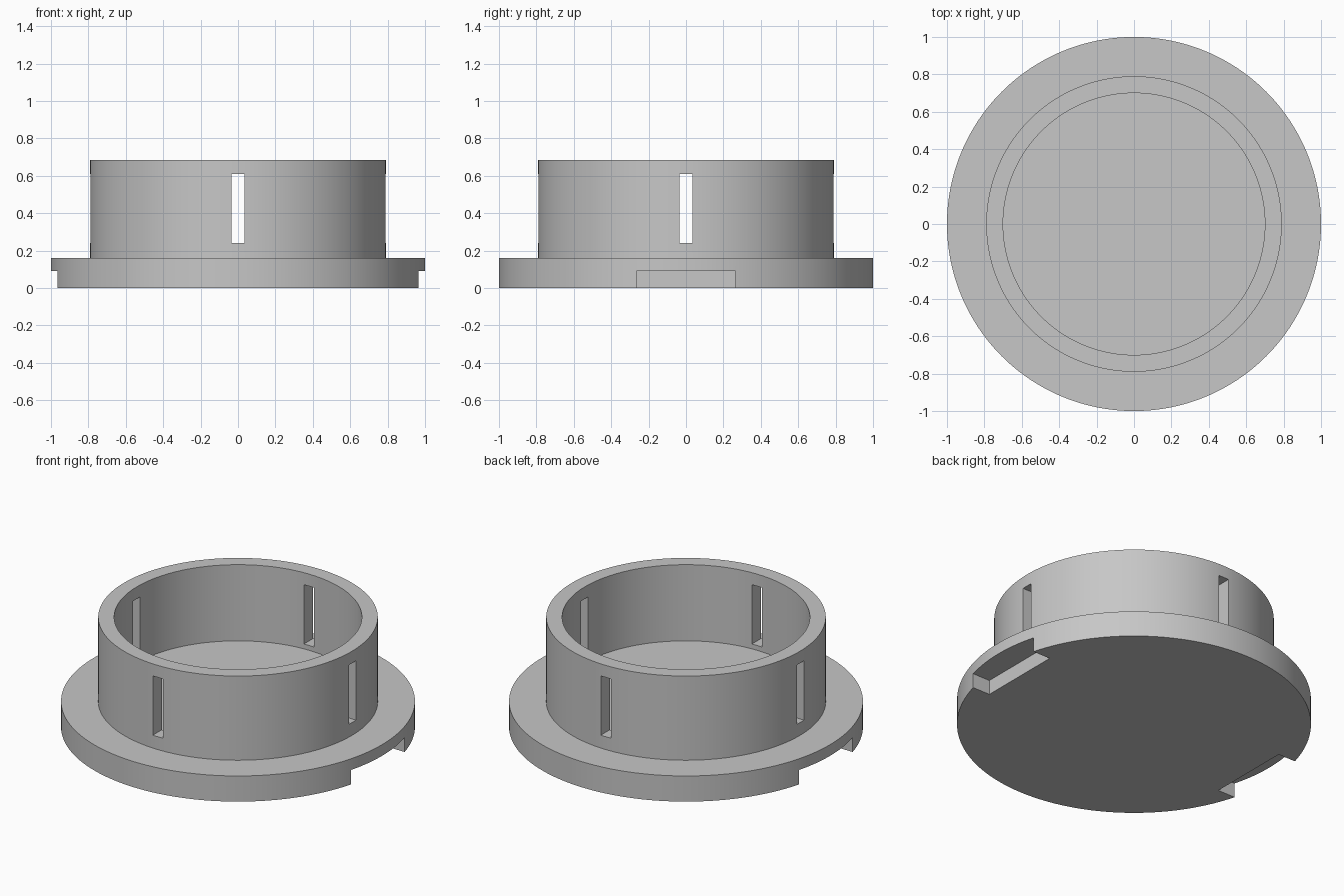
import bpy, bmesh, math
from mathutils import Matrix, Vector

cube = bpy.data.objects.get("Cube")
if cube:
    bpy.data.objects.remove(cube)

SEGMENTS = 192
FLANGE_R, OUTER_R, INNER_R = 1.0, 0.79, 0.7
FLANGE_Z, FLOOR_Z, TOP_Z = 0.16, 0.21, 0.685

grey = bpy.data.materials.new("plain grey")
grey.use_nodes = True
colour = (0.57, 0.57, 0.57, 1)
grey.diffuse_color = colour
grey.node_tree.nodes["Principled BSDF"].inputs["Base Color"].default_value = colour


def finish(name, bm):
    mesh = bpy.data.meshes.new(name)
    bm.to_mesh(mesh)
    bm.free()
    obj = bpy.data.objects.new(name, mesh)
    mesh.materials.append(grey)
    bpy.context.collection.objects.link(obj)
    return obj


def lathe(name, profile):
    bm = bmesh.new()
    verts = [bm.verts.new((r, 0, z)) for r, z in profile]
    edges = [bm.edges.new(pair) for pair in zip(verts, verts[1:])]
    bmesh.ops.spin(bm, geom=verts + edges, cent=(0, 0, 0), axis=(0, 0, 1),
                   angle=math.tau, steps=SEGMENTS)
    bmesh.ops.remove_doubles(bm, verts=bm.verts, dist=1e-5)
    # merge the triangle fans into single flat discs
    bmesh.ops.dissolve_verts(bm, verts=[v for v in bm.verts if v.co.xy.length < 1e-4])
    bmesh.ops.recalc_face_normals(bm, faces=bm.faces)
    return finish(name, bm)


def cut_box(target, low, high):
    low, high = Vector(low), Vector(high)
    bm = bmesh.new()
    bmesh.ops.create_cube(bm, size=1, matrix=Matrix.Translation((low + high) / 2)
                          @ Matrix.Diagonal((*(high - low), 1)))
    cutter = finish("cutter", bm)
    cutter.hide_render = True
    mod = target.modifiers.new("cut", "BOOLEAN")
    mod.operation, mod.solver, mod.object = "DIFFERENCE", "EXACT", cutter
    bpy.context.view_layer.objects.active = target
    bpy.ops.object.modifier_apply(modifier=mod.name)
    bpy.data.objects.remove(cutter)


# Flanged cup: wide base rim, upright collar and raised inner floor
cup = lathe("flanged_cup", [
    (0, 0), (FLANGE_R, 0), (FLANGE_R, FLANGE_Z), (OUTER_R, FLANGE_Z),
    (OUTER_R, TOP_Z), (INNER_R, TOP_Z), (INNER_R, FLOOR_Z), (0, FLOOR_Z)])

# Four upright slots through the collar, cut as two crossing bars
cut_box(cup, (-0.9, -0.035, 0.24), (0.9, 0.035, 0.61))
cut_box(cup, (-0.035, -0.9, 0.24), (0.035, 0.9, 0.61))

# Pry notches under the flange at both sides
for low_x, high_x in ((0.845, 1.2), (-1.2, -0.845)):
    cut_box(cup, (low_x, -0.265, -0.1), (high_x, 0.265, 0.09))

bpy.ops.object.select_all(action="DESELECT")
cup.select_set(True)
bpy.context.view_layer.objects.active = cup
bpy.ops.object.shade_smooth_by_angle(angle=math.radians(30))
